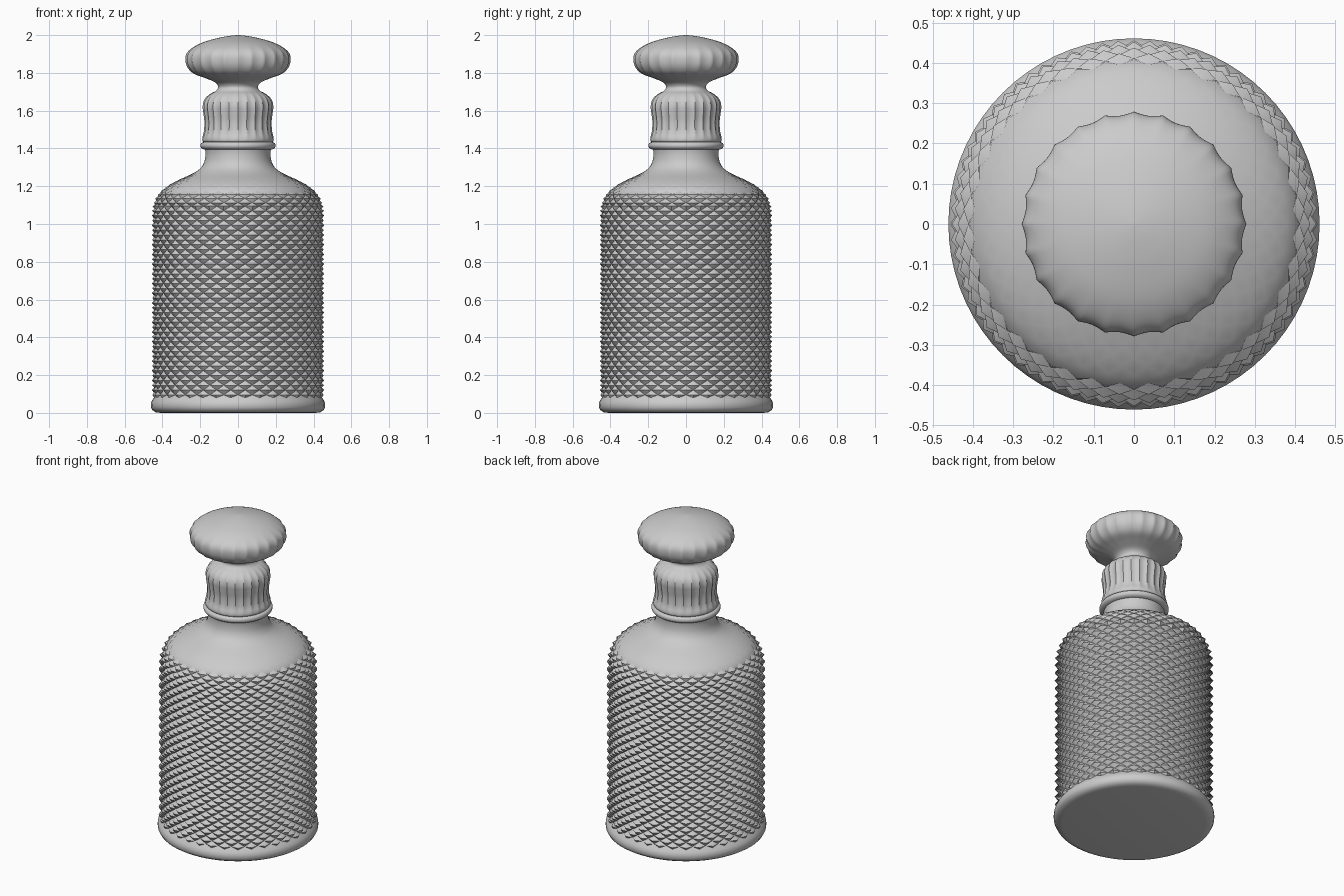
import bpy, bmesh, math

if "Cube" in bpy.data.objects:
    bpy.data.objects.remove(bpy.data.objects["Cube"])

# Pale glass colour shared by every part
glass = bpy.data.materials.new("pale_glass")
glass.diffuse_color = (1, 1, 1, 1)
glass.use_nodes = True
glass.node_tree.nodes["Principled BSDF"].inputs["Base Color"].default_value = glass.diffuse_color


def smooth(pts, n=5):
    """Catmull-Rom curve through a list of (radius, z, depth) points."""
    out = []
    for i in range(len(pts) - 1):
        p = [pts[max(i - 1, 0)], pts[i], pts[i + 1], pts[min(i + 2, len(pts) - 1)]]
        for k in range(n):
            t = k / n
            out.append(tuple(max(0, 0.5 * (2 * b + (c - a) * t + (2 * a - 5 * b + 4 * c - d) * t * t
                             + (3 * b - a - 3 * c + d) * t ** 3)) for a, b, c, d in zip(*p)))
    return out + [pts[-1]]


def lathe(name, rings, segs, relief, angle, studs=False):
    """Spin (radius, z, depth) rings; relief(i, j) scales the carved depth."""
    bm = bmesh.new()
    grid = []
    for j, (r, z, d) in enumerate(rings):
        row = []
        for i in range(segs):
            a = 2 * math.pi * i / segs
            q = r - d * relief(i, j)
            row.append(bm.verts.new((q * math.cos(a), q * math.sin(a), z)))
        grid.append(row)
    for j in range(len(grid) - 1):
        for i in range(segs):
            k = (i + 1) % segs
            a, b, c, d = grid[j][i], grid[j][k], grid[j + 1][k], grid[j + 1][i]
            if not studs or max(rings[j][2], rings[j + 1][2]) == 0:
                bm.faces.new((a, b, c, d))
            elif (i + j) % 2:      # split along the valleys so each stud is a pyramid
                bm.faces.new((a, b, c))
                bm.faces.new((a, c, d))
            else:
                bm.faces.new((a, b, d))
                bm.faces.new((b, c, d))
    bm.faces.new(grid[0][::-1])
    bm.faces.new(grid[-1])
    me = bpy.data.meshes.new(name)
    bm.to_mesh(me)
    bm.free()
    me.materials.append(glass)
    ob = bpy.data.objects.new(name, me)
    bpy.context.collection.objects.link(ob)
    bpy.ops.object.select_all(action='DESELECT')
    ob.select_set(True)
    bpy.context.view_layer.objects.active = ob
    bpy.ops.object.shade_smooth_by_angle(angle=math.radians(angle))
    return ob


# Bottle body: rounded foot, diamond-cut wall, cut shoulder fading into the neck
rings = [(0.41, 0, 0), (0.435, 0.003, 0), (0.453, 0.014, 0), (0.461, 0.03, 0),
         (0.461, 0.05, 0), (0.455, 0.066, 0), (0.445, 0.08, 0)]
rows = 38
rings += [(0.456, 0.095 + 0.975 * k / rows, 0.021) for k in range(rows + 1)]
rings += smooth([(0.452, 1.094, 0.021), (0.438, 1.135, 0.016), (0.408, 1.175, 0.011),
                 (0.362, 1.209, 0.008), (0.31, 1.236, 0.006), (0.255, 1.26, 0.004)], 2)
rings += smooth([(0.225, 1.275, 0), (0.197, 1.297, 0), (0.178, 1.33, 0), (0.172, 1.37, 0),
                 (0.175, 1.40, 0)], 3)
lathe("bottle_body", rings, 72, lambda i, j: (i + j) % 2, 50, studs=True)

# Plain ring on the neck
ring = [(0.165, 1.392, 0), (0.185, 1.396, 0), (0.197, 1.406, 0), (0.199, 1.418, 0),
        (0.194, 1.429, 0), (0.18, 1.434, 0), (0.165, 1.436, 0)]
lathe("neck_ring", smooth(ring, 2), 80, lambda i, j: 0, 40)


# Scalloped flutes with ridges, 24 round the axis
def flute(i, j):
    return abs(math.sin(math.pi * (i % 8) / 8))


# Fluted collar, waisted in the middle
collar = [(0.17, 1.43, 0), (0.186, 1.437, 0), (0.189, 1.455, 0.002), (0.181, 1.49, 0.006),
          (0.178, 1.54, 0.007), (0.184, 1.59, 0.007), (0.187, 1.625, 0.007),
          (0.177, 1.66, 0.006), (0.15, 1.687, 0.003), (0.115, 1.705, 0)]
lathe("fluted_collar", smooth(collar, 4), 192, flute, 45)

# Mushroom stopper with a fluted rim and a smooth domed top
stopper = [(0.13, 1.695, 0), (0.11, 1.712, 0), (0.106, 1.73, 0), (0.125, 1.752, 0),
           (0.175, 1.773, 0.001), (0.235, 1.796, 0.004), (0.268, 1.83, 0.007),
           (0.279, 1.87, 0.008), (0.271, 1.905, 0.006), (0.24, 1.934, 0.002),
           (0.185, 1.962, 0), (0.11, 1.984, 0), (0.045, 1.996, 0), (0.003, 2.0, 0)]
lathe("stopper", smooth(stopper, 4), 192, flute, 45)
